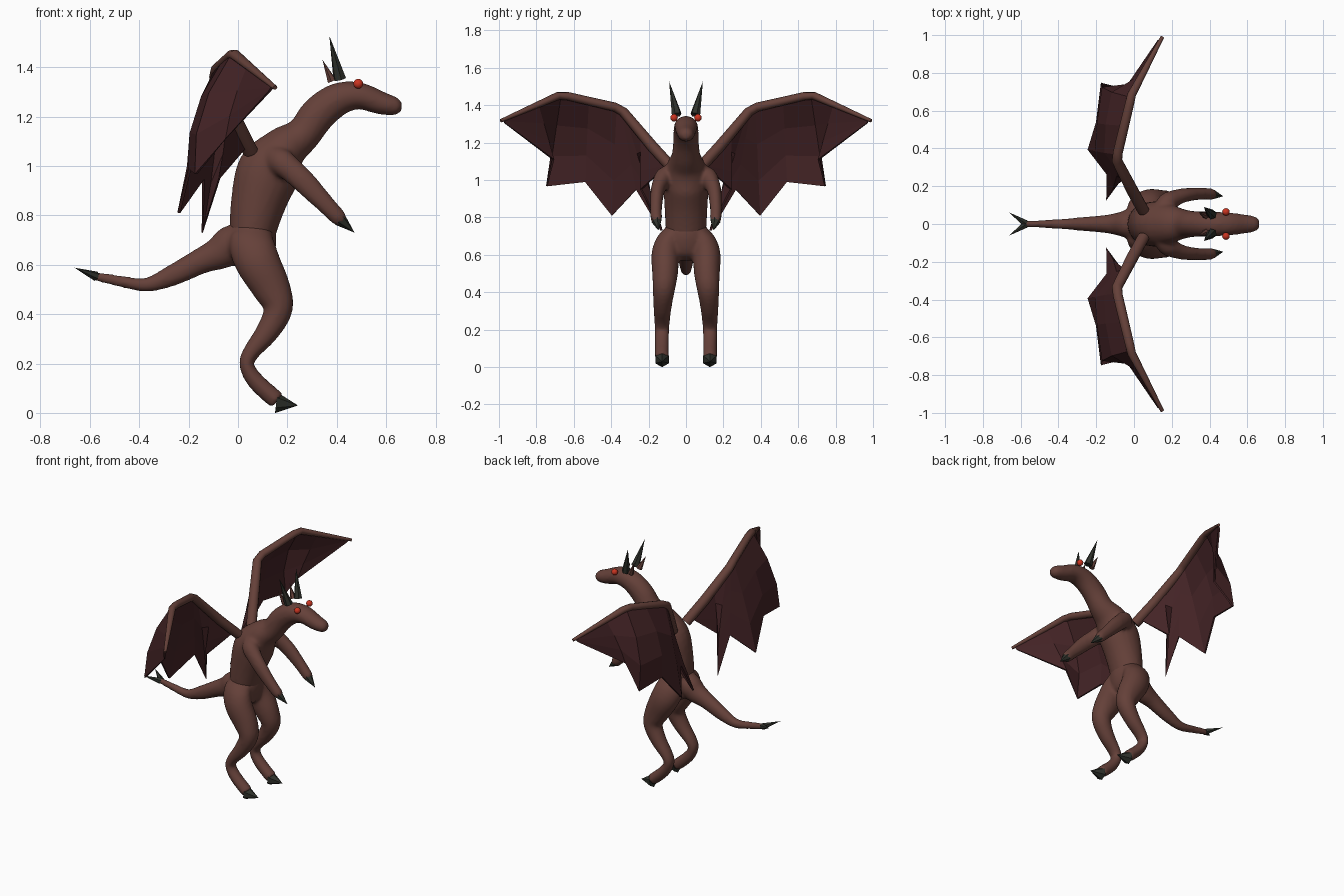
import bpy
import bmesh
from math import cos, sin, tau, radians
from mathutils import Vector

if "Cube" in bpy.data.objects:
    bpy.data.objects.remove(bpy.data.objects["Cube"])


def material(name, rgb):
    m = bpy.data.materials.new(name)
    m.use_nodes = True
    m.diffuse_color = (*rgb, 1)
    m.node_tree.nodes["Principled BSDF"].inputs["Base Color"].default_value = (*rgb, 1)
    return m


HIDE = material("brown hide", (0.13, 0.052, 0.041))
WEB = material("dark maroon membrane", (0.057, 0.017, 0.019))
CLAW = material("charcoal claw", (0.028, 0.031, 0.024))
EYE = material("red eye", (0.6, 0.035, 0.015))


def finish(name, bm, mat, mirror=False, smooth=True):
    """Turn a bmesh into an object, optionally mirrored across y."""
    bmesh.ops.recalc_face_normals(bm, faces=bm.faces)
    mesh = bpy.data.meshes.new(name)
    bm.to_mesh(mesh)
    bm.free()
    mesh.materials.append(mat)
    obj = bpy.data.objects.new(name, mesh)
    bpy.context.collection.objects.link(obj)
    if smooth:
        bpy.ops.object.select_all(action="DESELECT")
        obj.select_set(True)
        bpy.context.view_layer.objects.active = obj
        bpy.ops.object.shade_smooth_by_angle(angle=radians(50))
    if mirror:
        mod = obj.modifiers.new("mirror", "MIRROR")
        mod.use_axis = (False, True, False)
        mod.use_mirror_merge = False
    return obj


def blend(name, parts):
    """Fuse overlapping limbs into one smooth skin."""
    bpy.ops.object.select_all(action="DESELECT")
    for p in parts:
        p.select_set(True)
    bpy.context.view_layer.objects.active = parts[0]
    bpy.ops.object.convert(target="MESH")
    bpy.ops.object.join()
    body = bpy.context.view_layer.objects.active
    body.name = name
    remesh = body.modifiers.new("skin", "REMESH")
    remesh.mode = "VOXEL"
    remesh.voxel_size = 0.011
    remesh.use_smooth_shade = True
    soften = body.modifiers.new("soften", "SMOOTH")
    soften.factor = 0.5
    soften.iterations = 6


def spline(points, steps):
    """Catmull-Rom resampling of section tuples."""
    pts = [Vector(p) for p in points]
    out = []
    for i in range(len(pts) - 1):
        a, b, c, d = pts[max(i - 1, 0)], pts[i], pts[i + 1], pts[min(i + 2, len(pts) - 1)]
        for k in range(steps):
            t = k / steps
            out.append(0.5 * (2 * b + (c - a) * t + (2 * a - 5 * b + 4 * c - d) * t * t
                              + (3 * b - a - 3 * c + d) * t ** 3))
    return out + [pts[-1]]


def limb(name, sections, mirror=False, ref=(0, 1, 0), steps=4, sides=20):
    """Loft ellipses (x, y, z, depth radius, side radius) along a path."""
    secs = spline(sections, steps)
    centres = [Vector(s[:3]) for s in secs]
    bm = bmesh.new()
    rings = []
    for i, s in enumerate(secs):
        tangent = (centres[min(i + 1, len(secs) - 1)] - centres[max(i - 1, 0)]).normalized()
        side = Vector(ref)
        side = (side - tangent * side.dot(tangent)).normalized()
        depth = tangent.cross(side)
        rings.append([bm.verts.new(centres[i] + depth * s[3] * cos(tau * k / sides)
                                   + side * s[4] * sin(tau * k / sides)) for k in range(sides)])
    for a, b in zip(rings, rings[1:]):
        for k in range(sides):
            n = (k + 1) % sides
            bm.faces.new((a[k], a[n], b[n], b[k]))
    bm.faces.new(rings[0])
    bm.faces.new(rings[-1])
    return finish(name, bm, HIDE, mirror)


def spikes(name, base, tip, radius, mat=CLAW, sides=6):
    """Mirrored pair of faceted cones."""
    bm = bmesh.new()
    base, tip = Vector(base), Vector(tip)
    axis = tip - base
    bmesh.ops.create_cone(bm, cap_ends=True, segments=sides, radius1=radius,
                          radius2=0, depth=axis.length)
    rot = axis.to_track_quat("Z", "Y").to_matrix()
    for v in bm.verts:
        v.co = rot @ v.co + (base + tip) / 2
    return finish(name, bm, mat, mirror=True, smooth=False)


# Upper body: torso, neck and head in one sweep, with arms blended in
torso = limb("torso", [
    (.055, 0, .715, .092, .108), (.082, 0, .85, .112, .115), (.125, 0, .98, .128, .12),
    (.19, 0, 1.07, .094, .105), (.263, 0, 1.127, .072, .078), (.325, 0, 1.21, .073, .068),
    (.405, 0, 1.27, .067, .066), (.49, 0, 1.284, .055, .062), (.575, 0, 1.256, .047, .052),
    (.63, 0, 1.243, .039, .043), (.653, 0, 1.238, .029, .032), (.665, 0, 1.236, .012, .012)])
arm = limb("arm", [(.13, .05, 1.06, .035, .035), (.172, .112, 1.02, .054, .05),
                   (.22, .138, .98, .05, .043), (.27, .153, .933, .048, .037),
                   (.35, .16, .85, .039, .032), (.41, .158, .787, .033, .03),
                   (.425, .156, .77, .018, .018)], mirror=True)
blend("upper_body", [torso, arm])

# Lower body: pelvis, tail and legs
pelvis = limb("pelvis", [(.058, 0, .765, .085, .1), (.057, 0, .73, .097, .114),
                         (.06, 0, .67, .094, .12), (.06, 0, .6, .07, .09),
                         (.06, 0, .57, .02, .03)])
tail = limb("tail", [(.08, 0, .65, .06, .08), (-.01, 0, .68, .085, .08),
                     (-.08, 0, .645, .067, .062), (-.15, 0, .615, .053, .048),
                     (-.27, 0, .555, .043, .037), (-.37, 0, .519, .029, .028),
                     (-.47, 0, .532, .024, .022), (-.595, 0, .557, .018, .017)])
leg = limb("leg", [(.055, .07, .72, .085, .05), (.058, .092, .67, .093, .068),
                   (.085, .11, .6, .09, .075), (.138, .112, .5, .077, .069),
                   (.163, .118, .42, .059, .06), (.12, .125, .33, .048, .05),
                   (.05, .128, .24, .034, .042), (.036, .128, .19, .03, .039),
                   (.075, .128, .125, .036, .038), (.16, .128, .048, .037, .038)], mirror=True)
blend("lower_body", [pelvis, tail, leg])

# Wing leading bone
limb("wing_bone", [(.05, .07, 1.06, .03, .032), (-.01, .18, 1.18, .03, .032),
                   (-.09, .335, 1.365, .026, .028), (-.085, .38, 1.39, .024, .026),
                   (-.025, .63, 1.448, .022, .024), (-.012, .685, 1.45, .021, .023),
                   (.15, .99, 1.317, .009, .01)],
     mirror=True, ref=(1, 0, 0), steps=1, sides=12)

# Wing membrane: bone anchor, trailing notch or point, and backward bow between
STRIPS = [((.03, .1, 1.09), (.025, .11, 1.07), 0),
          ((-.04, .24, 1.25), (-.075, .24, .95), 0),
          ((-.08, .32, 1.345), (-.145, .13, .73), -.015),
          ((-.09, .34, 1.36), (-.14, .265, .95), 0),
          ((-.095, .37, 1.38), (-.24, .395, .81), .01),
          ((-.06, .52, 1.42), (-.195, .54, .99), .045),
          ((-.02, .67, 1.455), (-.17, .745, .967), .05),
          ((.04, .79, 1.40), (-.05, .71, 1.11), .01),
          ((.14, .975, 1.322), (.13, .97, 1.305), 0)]
bm = bmesh.new()
rows = []
for top, low, bow in STRIPS:
    top, low = Vector(top), Vector(low)
    rows.append([bm.verts.new(top.lerp(low, t) - Vector((bow * 4 * t * (1 - t), 0, 0)))
                 for t in (0, .33, .67, 1)])
for a, b in zip(rows, rows[1:]):
    for k in range(3):
        bm.faces.new((a[k], a[k + 1], b[k + 1], b[k]))
wing = finish("wing_membrane", bm, WEB, mirror=True, smooth=False)
solid = wing.modifiers.new("thickness", "SOLIDIFY")
solid.thickness = 0.012
solid.offset = 0

# Claws, tail fork and horns
spikes("foot_claw", (.155, .128, .041), (.243, .128, .03), .042)
spikes("hand_claw", (.412, .157, .784), (.472, .147, .73), .029)
spikes("tail_fork", (-.575, .004, .553), (-.662, .062, .588), .02)
spikes("horn", (.412, .05, 1.352), (.37, .09, 1.527), .027)
spikes("small_horn", (.38, .045, 1.345), (.342, .062, 1.43), .019, HIDE)

# Eyes
bm = bmesh.new()
bmesh.ops.create_uvsphere(bm, u_segments=16, v_segments=10, radius=.02)
bmesh.ops.translate(bm, verts=bm.verts, vec=(.487, .064, 1.333))
finish("eyes", bm, EYE, mirror=True)
